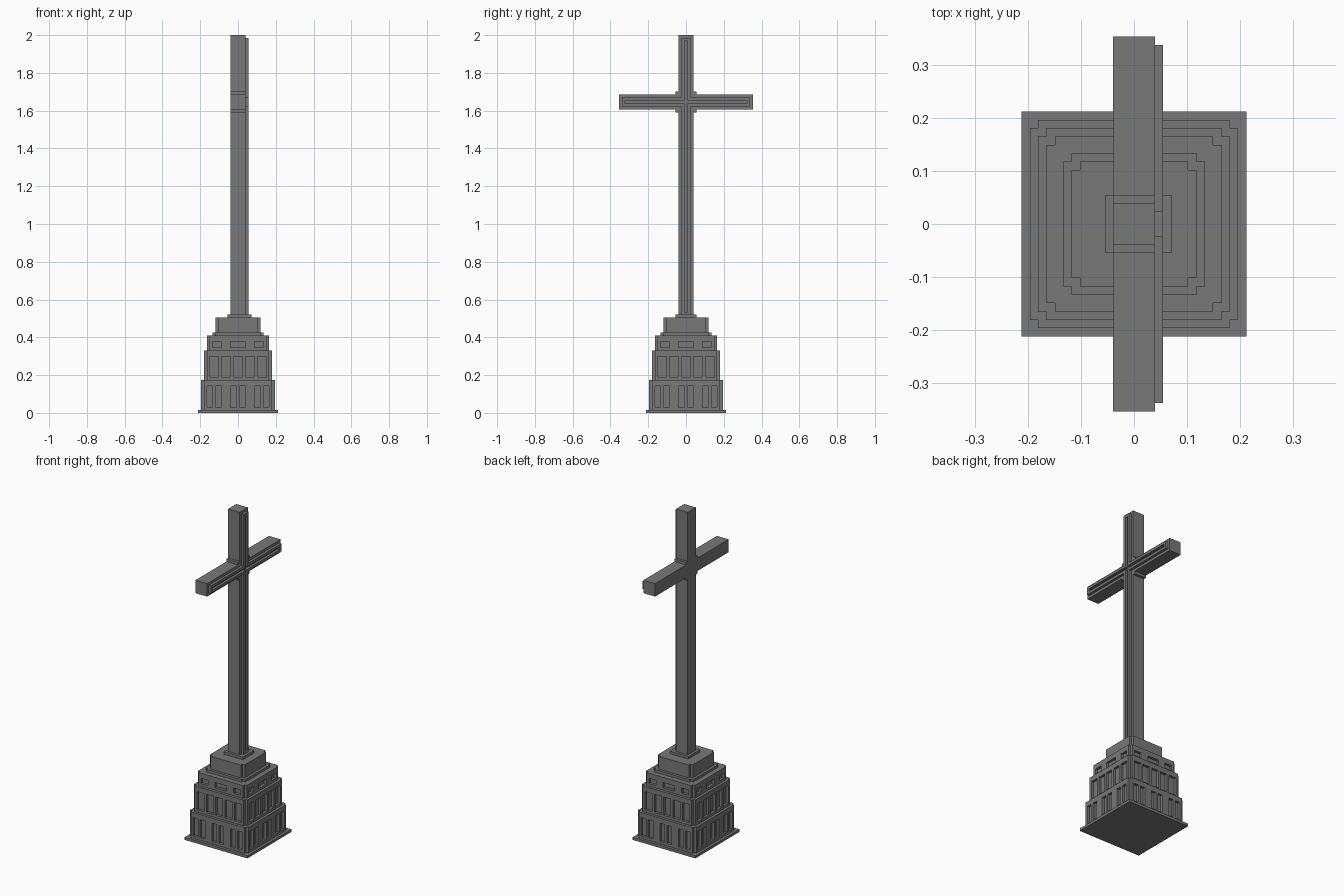
import bpy
import bmesh
from mathutils import Matrix, Vector

default = bpy.data.objects.get("Cube")
if default:
    bpy.data.objects.remove(default, do_unlink=True)

U = 2 / 127  # building module: every part is a whole number of modules

stone = bpy.data.materials.new("dark grey stone")
stone.use_nodes = True
grey = (0.19, 0.19, 0.19, 1)
stone.diffuse_color = grey
bsdf = stone.node_tree.nodes["Principled BSDF"]
bsdf.inputs["Base Color"].default_value = grey
bsdf.inputs["Roughness"].default_value = 0.9


def finish(name, bm):
    """Turn a bmesh in module units into a named stone object."""
    bmesh.ops.recalc_face_normals(bm, faces=bm.faces)
    bmesh.ops.scale(bm, vec=(U, U, U), verts=bm.verts)
    mesh = bpy.data.meshes.new(name)
    bm.to_mesh(mesh)
    bm.free()
    mesh.materials.append(stone)
    obj = bpy.data.objects.new(name, mesh)
    bpy.context.collection.objects.link(obj)
    return obj


def add_box(bm, x, y, z):
    lo, hi = Vector((x[0], y[0], z[0])), Vector((x[1], y[1], z[1]))
    place = Matrix.Translation((lo + hi) / 2) @ Matrix.Diagonal((hi - lo).to_4d())
    bmesh.ops.create_cube(bm, size=1, matrix=place)


def box(name, x, y, z):
    bm = bmesh.new()
    add_box(bm, x, y, z)
    return finish(name, bm)


def extrude(bm, faces, offset):
    geom = bmesh.ops.extrude_face_region(bm, geom=faces)["geom"]
    verts = [v for v in geom if isinstance(v, bmesh.types.BMVert)]
    bmesh.ops.translate(bm, vec=offset, verts=verts)


def prism(name, points, offset):
    bm = bmesh.new()
    face = bm.faces.new([bm.verts.new(p) for p in points])
    extrude(bm, [face], offset)
    return finish(name, bm)


def tier(name, half, bottom, top, windows=(), sill=0, head=0):
    """Square block with stepped corners and windows sunk into all four sides."""
    n = half - 1
    corner = [(half, n), (n, n), (n, half)]
    outline = []
    for turn in range(4):
        spin = Matrix.Rotation(turn * 1.5707963, 3, "Z")
        outline += [spin @ Vector((x, y, bottom)) for x, y in corner]
    body = prism(name, outline, (0, 0, top - bottom))
    if not windows:
        return
    bm = bmesh.new()
    for centre, width in windows:
        span = (centre - width / 2, centre + width / 2)
        for depth in ((n, half + 1), (-half - 1, -n)):
            add_box(bm, span, depth, (sill, head))
            add_box(bm, depth, span, (sill, head))
    cutter = finish(name + "_cutter", bm)
    cutter.hide_render = True
    mod = body.modifiers.new("windows", "BOOLEAN")
    mod.operation = "DIFFERENCE"
    mod.solver = "EXACT"
    mod.object = cutter
    graph = bpy.context.evaluated_depsgraph_get()
    body_mesh = bpy.data.meshes.new_from_object(body.evaluated_get(graph))
    body.modifiers.clear()
    body.data = body_mesh
    bpy.data.objects.remove(cutter, do_unlink=True)


def cross_outline(w, arm, low, high, x, step=0):
    """Cross in the y-z plane; step adds a small block in each inner corner."""
    mid = 104.5
    inner = [(w, w)]
    if step:
        s = w + step
        inner = [(s, w), (s, s), (w, s)]
    right_up = [(arm, mid + w)] + [(y, mid + z) for y, z in inner] + [(w, high)]
    right_down = [(w, low)] + [(y, mid - z) for y, z in inner[::-1]] + [(arm, mid - w)]
    right = right_down + right_up
    left = [(-y, z) for y, z in reversed(right)]
    return [Vector((x, y, z)) for y, z in right + left]


# Stepped plinth
box("ground_slab", (-13.5, 13.5), (-13.5, 13.5), (0, 1))
tier("lower_tier", 12.5, 1, 11,
     [(s * c, 2) for s in (-1, 1) for c in (1.5, 6.5, 9.5)], 2, 9)
tier("middle_tier", 11.5, 11, 21, [(4 * i, 3) for i in range(-2, 3)], 12, 19)
tier("upper_tier", 10.5, 21, 26, [(-7, 3), (0, 5), (7, 3)], 22, 24)
tier("ledge", 8.5, 26, 27)
tier("pedestal", 7.5, 27, 32)
box("cross_collar", (-3.5, 4.5), (-3.5, 3.5), (32, 33))

# Cross with small corner blocks at the crossing
prism("cross", cross_outline(2.5, 22.5, 33, 127, -2.5, step=1), (5, 0, 0))

# Raised border strip on the decorated face
bm = bmesh.new()
outer = [bm.verts.new(p) for p in cross_outline(1.5, 21.5, 33, 126, 2.5)]
inner = [bm.verts.new(p) for p in cross_outline(0.5, 20.5, 34, 125, 2.5)]
count = len(outer)
strip = [bm.faces.new((outer[i], outer[(i + 1) % count], inner[(i + 1) % count], inner[i]))
         for i in range(count)]
extrude(bm, strip, (1, 0, 0))
finish("cross_border", bm)
